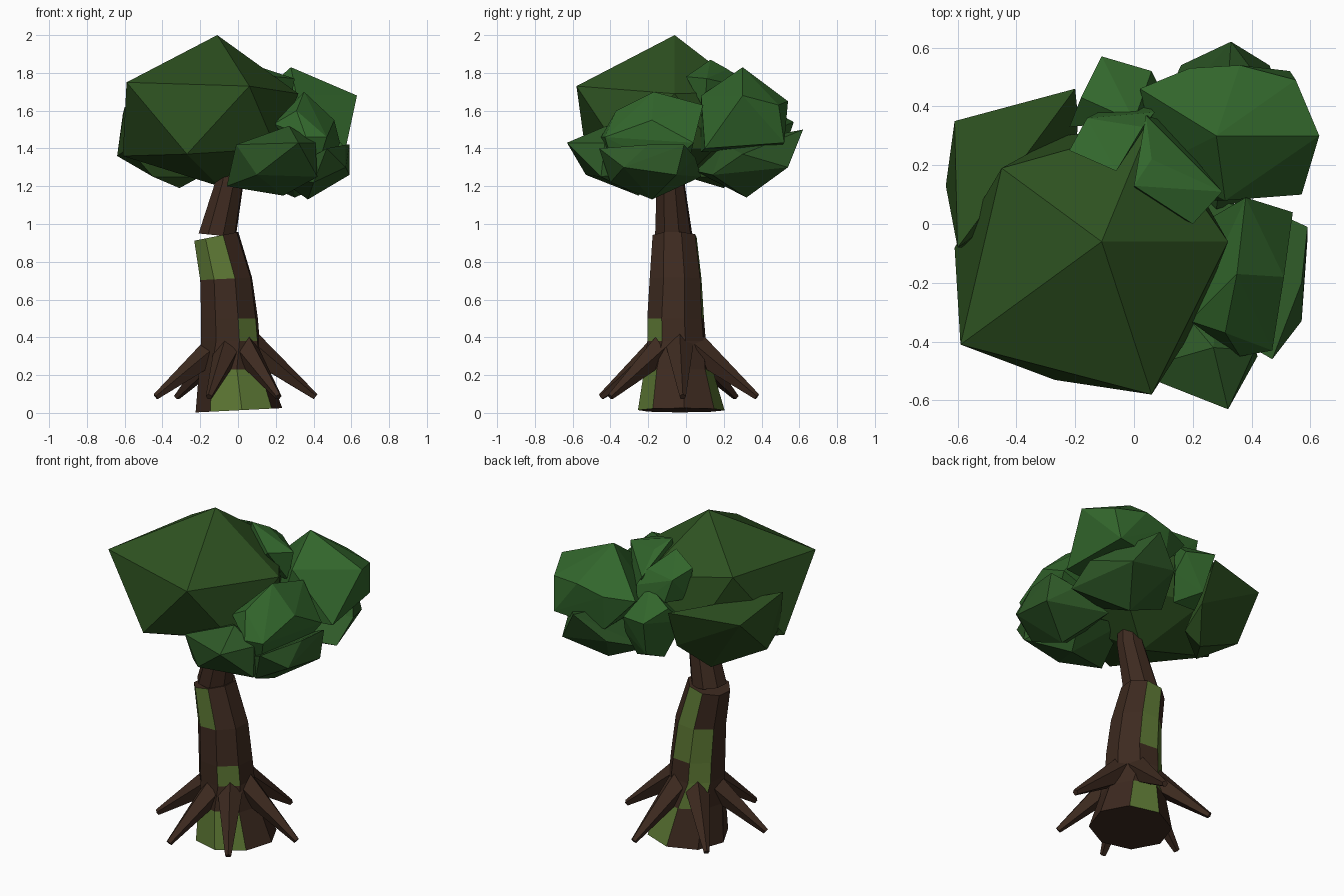
import bpy
import bmesh
from math import cos, sin, radians
from mathutils import Vector

default_cube = bpy.data.objects.get("Cube")
if default_cube:
    bpy.data.objects.remove(default_cube, do_unlink=True)


def make_material(name, red, green, blue):
    material = bpy.data.materials.new(name)
    material.use_nodes = True
    colour = (red, green, blue, 1)
    material.diffuse_color = colour
    shader = next(n for n in material.node_tree.nodes if n.type == 'BSDF_PRINCIPLED')
    shader.inputs["Base Color"].default_value = colour
    shader.inputs["Roughness"].default_value = 0.9
    return material


bark = make_material("bark_brown", .047, .023, .014)
moss = make_material("moss_green", .108, .185, .034)
dark_leaf = make_material("dark_leaf_green", .027, .084, .015)
mid_leaf = make_material("mid_leaf_green", .028, .102, .021)
bright_leaf = make_material("bright_leaf_green", .032, .134, .025)


def add_object(name, mesh_data, *materials):
    bmesh.ops.recalc_face_normals(mesh_data, faces=mesh_data.faces[:])
    mesh = bpy.data.meshes.new(name)
    mesh_data.to_mesh(mesh)
    mesh_data.free()
    for material in materials:
        mesh.materials.append(material)
    created = bpy.data.objects.new(name, mesh)
    bpy.context.collection.objects.link(created)
    return created


def add_leaf_clump(name, material, points):
    """Faceted clump: the convex hull of a few corner points."""
    clump = bmesh.new()
    for point in points:
        clump.verts.new(point)
    result = bmesh.ops.convex_hull(clump, input=clump.verts[:])
    loose = {g for key in ("geom_interior", "geom_unused") for g in result[key]
             if isinstance(g, bmesh.types.BMVert)}
    bmesh.ops.delete(clump, geom=list(loose), context='VERTS')
    return add_object(name, clump, material)


def add_trunk_section(name, rings, mossy=()):
    """Octagonal loft; each ring is (x, y, z, radius, tilt, turn).
    Faces whose (ring, sector) pair is in mossy take the moss colour."""
    sides = 8
    section = bmesh.new()
    loops = []
    for x, y, z, radius, tilt, turn in rings:
        loop = []
        for k in range(sides):
            angle = radians(turn + 360 * k / sides)
            dx, dy = radius * cos(angle), radius * sin(angle)
            loop.append(section.verts.new((x + dx, y + dy, z + tilt * dx)))
        loops.append(loop)
    for level, (low, high) in enumerate(zip(loops, loops[1:])):
        for k in range(sides):
            n = (k + 1) % sides
            face = section.faces.new((low[k], low[n], high[n], high[k]))
            face.material_index = int((level, k) in mossy)
    section.faces.new(loops[0])
    section.faces.new(loops[-1])
    return add_object(name, section, bark, moss)


# Leaning trunk with moss patches
add_trunk_section("lower_trunk", [
    (.005, -.025, .014, .23, .05, 4),
    (-.025, -.04, .23, .182, 0, 6),
    (-.04, -.05, .38, .162, 0, 17),
    (-.045, -.055, .50, .157, 0, 17),
    (-.063, -.055, .71, .145, .05, 19),
    (-.115, -.06, .935, .122, .2, 17),
], mossy={(0, 5), (0, 6), (0, 1), (1, 2), (2, 6), (2, 2),
          (3, 1), (3, 2), (4, 4), (4, 5), (4, 1)})

add_trunk_section("upper_trunk", [
    (-.11, -.065, .94, .103, -.1, 17),
    (-.045, -.082, 1.22, .077, -.1, 17),
    (-.02, -.07, 1.45, .06, 0, 17),
])

# Six spreading roots
for i, heading in enumerate((-57, 3, 75, 135, 195, 252)):
    angle = radians(heading)
    outward = Vector((cos(angle), sin(angle), 0))
    hub = Vector((-.02, -.04, 0))
    start = hub + outward * .08 + Vector((0, 0, .355))
    tip = hub + outward * .43 + Vector((0, 0, .085))
    axis = tip - start
    root = bmesh.new()
    bmesh.ops.create_cone(root, cap_ends=True, segments=5,
                          radius1=.08, radius2=.018, depth=axis.length)
    bmesh.ops.rotate(root, verts=root.verts[:], cent=(0, 0, 0),
                     matrix=axis.to_track_quat('Z', 'Y').to_matrix())
    bmesh.ops.translate(root, verts=root.verts[:], vec=(start + tip) / 2)
    add_object("root_" + "abcdef"[i], root, bark)

# Large dark crown and its low rear companion
add_leaf_clump("main_crown", dark_leaf, [
    (-.11, -.06, 2), (-.59, -.41, 1.75), (.06, -.58, 1.73), (.32, -.06, 1.69),
    (.05, .33, 1.7), (-.45, .19, 1.77), (-.27, -.53, 1.37), (-.61, -.08, 1.36),
    (.2, -.36, 1.4), (.2, .15, 1.4), (-.25, .3, 1.4), (-.1, -.05, 1.2)])

add_leaf_clump("rear_right_clump", dark_leaf, [
    (-.61, .35, 1.58), (-.64, .13, 1.36), (-.2, .46, 1.59), (-.6, -.08, 1.62),
    (-.58, -.08, 1.4), (-.31, .2, 1.19), (-.19, .36, 1.35), (-.45, 0, 1.25),
    (-.2, .2, 1.25)])

# Low mid-green clumps
add_leaf_clump("low_front_clump", mid_leaf, [
    (.32, -.63, 1.43), (-.01, -.5, 1.42), (.27, -.42, 1.52), (.41, -.43, 1.43),
    (.42, -.45, 1.25), (-.06, -.35, 1.2), (.1, -.53, 1.26), (.24, -.25, 1.15),
    (.3, -.1, 1.3), (0, -.1, 1.35)])

add_leaf_clump("low_side_clump", mid_leaf, [
    (.59, -.01, 1.42), (.59, -.05, 1.26), (.57, -.33, 1.3), (.47, -.46, 1.4),
    (.37, -.18, 1.13), (.25, .08, 1.25), (.2, -.3, 1.25), (.46, .05, 1.35),
    (.4, -.4, 1.22), (.57, -.2, 1.42)])

add_leaf_clump("low_rear_clump", mid_leaf, [
    (.33, .62, 1.5), (.46, .54, 1.3), (.57, .3, 1.37), (.3, .32, 1.14),
    (.57, .14, 1.26), (.28, .05, 1.28), (.16, .54, 1.35), (.05, .3, 1.25),
    (.3, .2, 1.42)])

# Bright upper clumps
add_leaf_clump("side_clump", bright_leaf, [
    (.35, -.17, 1.7), (.38, .09, 1.63), (.51, -.18, 1.55), (.47, -.43, 1.46),
    (.36, -.45, 1.46), (.31, -.37, 1.6), (.19, -.33, 1.53), (.48, -.1, 1.3),
    (.42, -.38, 1.3), (.26, .02, 1.35), (.54, .04, 1.43)])

add_leaf_clump("rear_left_clump", bright_leaf, [
    (.28, .3, 1.83), (.63, .3, 1.68), (.55, .49, 1.63), (.36, .54, 1.65),
    (.19, .53, 1.61), (.02, .46, 1.6), (.31, .08, 1.68), (.57, .1, 1.4),
    (.08, .2, 1.5), (.53, .52, 1.43), (.2, .5, 1.4), (.22, .08, 1.38)])

add_leaf_clump("top_clump", bright_leaf, [
    (0, .13, 1.87), (.04, .37, 1.71), (.3, .11, 1.77), (.2, 0, 1.78),
    (.06, .22, 1.82), (.27, .1, 1.6), (.1, .35, 1.55), (0, .1, 1.6)])

add_leaf_clump("upper_rear_clump", bright_leaf, [
    (-.22, .25, 1.79), (-.16, .36, 1.74), (.03, .33, 1.75), (.07, .38, 1.66),
    (-.06, .18, 1.84), (-.12, .38, 1.6), (.05, .4, 1.55), (-.2, .25, 1.6)])

add_leaf_clump("rear_clump", bright_leaf, [
    (-.11, .57, 1.54), (-.18, .43, 1.6), (-.22, .33, 1.5), (.06, .52, 1.52),
    (0, .35, 1.66), (-.08, .5, 1.32), (.05, .4, 1.25), (-.12, .38, 1.27),
    (.09, .46, 1.4)])
